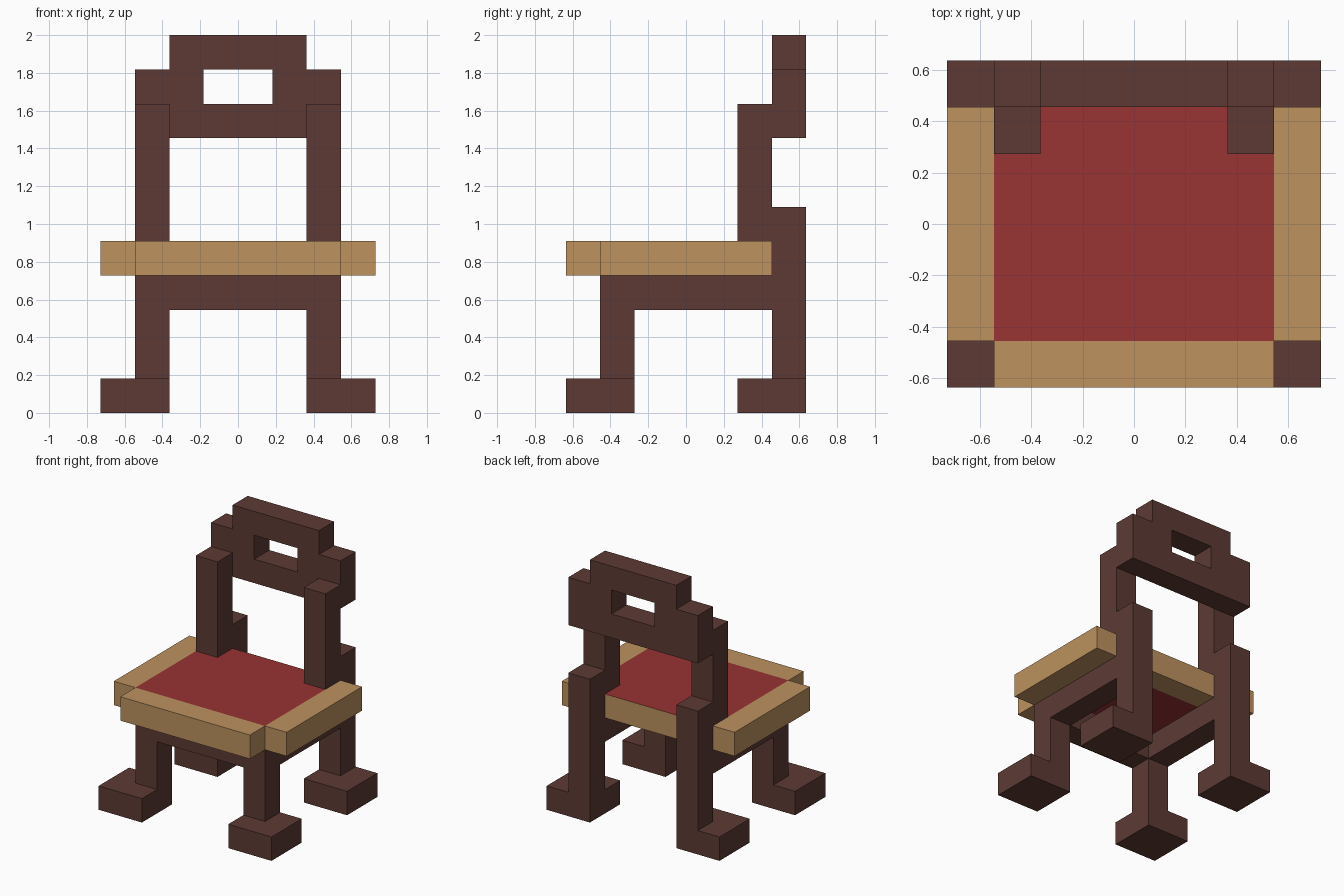
import bpy, bmesh, math
from mathutils import Vector

if "Cube" in bpy.data.objects:
    bpy.data.objects.remove(bpy.data.objects["Cube"])

U = 2 / 11  # block size: the chair is 8 x 7 x 11 blocks


def material(name, rgb):
    m = bpy.data.materials.new(name)
    m.diffuse_color = (*rgb, 1)
    m.use_nodes = True
    m.node_tree.nodes["Principled BSDF"].inputs["Base Color"].default_value = m.diffuse_color
    return m


DARK = material("dark wood", (0.109, 0.042, 0.034))
TAN = material("light wood", (0.509, 0.287, 0.114))
RED = material("red cushion", (0.314, 0.033, 0.033))


def block(x0, x1, y0, y1, z0, z1):
    """Set of grid cells filling a box (upper limits excluded)."""
    return {(x, y, z) for x in range(x0, x1) for y in range(y0, y1) for z in range(z0, z1)}


def mirror(cells):
    return {(7 - x, y, z) for x, y, z in cells}


parts = {}


def pair(name, cells, mat):
    parts["left_" + name] = (cells, [mat])
    parts["right_" + name] = (mirror(cells), [mat])


# legs with square feet
pair("front_foot", block(0, 2, 0, 2, 0, 1), DARK)
pair("back_foot", block(0, 2, 5, 7, 0, 1), DARK)
pair("front_leg", block(1, 2, 1, 2, 1, 3), DARK)
pair("back_leg", block(1, 2, 6, 7, 1, 6), DARK)
# rails under the seat
pair("side_rail", block(1, 2, 1, 6, 3, 4), DARK)
parts["front_rail"] = (block(2, 6, 1, 2, 3, 4), [DARK])
# seat and its light wooden rim
pair("seat_rim", block(0, 1, 1, 6, 4, 5), TAN)
parts["front_seat_rim"] = (block(1, 7, 0, 1, 4, 5), [TAN])
parts["seat"] = (block(1, 7, 1, 6, 4, 5), [RED, TAN])
# back posts and stepped backrest with a hand hole
pair("back_post", block(1, 2, 5, 6, 5, 9), DARK)
parts["backrest"] = ((block(1, 7, 6, 7, 8, 10) | block(2, 6, 6, 7, 10, 11))
                     - block(3, 5, 6, 7, 9, 10), [DARK])

filled = set().union(*(cells for cells, _ in parts.values()))


def build(name, cells, mats):
    """Make the outer skin of a part, leaving out faces hidden by other blocks."""
    bm = bmesh.new()
    for c in sorted(cells):
        for axis in range(3):
            for side in (-1, 1):
                n = Vector((0, 0, 0))
                n[axis] = side
                if tuple(int(a + b) for a, b in zip(c, n)) in filled:
                    continue
                u, v = Vector((0, 0, 0)), Vector((0, 0, 0))
                u[(axis + 1) % 3] = 0.5
                v[(axis + 2) % 3] = 0.5 * side
                mid = Vector(c) + Vector((-3.5, -3, 0.5)) + n / 2
                f = bm.faces.new([bm.verts.new((mid + a * u + b * v) * U)
                                  for a, b in ((-1, -1), (1, -1), (1, 1), (-1, 1))])
                # the rear strip of the seat is light wood below its red top
                if len(mats) > 1 and c[1] == 5 and n.z <= 0:
                    f.material_index = 1
    bmesh.ops.remove_doubles(bm, verts=bm.verts, dist=1e-4)
    bmesh.ops.dissolve_limit(bm, angle_limit=math.radians(1), verts=bm.verts,
                             edges=bm.edges, delimit={'MATERIAL'})
    me = bpy.data.meshes.new(name)
    bm.to_mesh(me)
    bm.free()
    for m in mats:
        me.materials.append(m)
    bpy.context.collection.objects.link(bpy.data.objects.new(name, me))


for name, (cells, mats) in parts.items():
    build(name, cells, mats)
